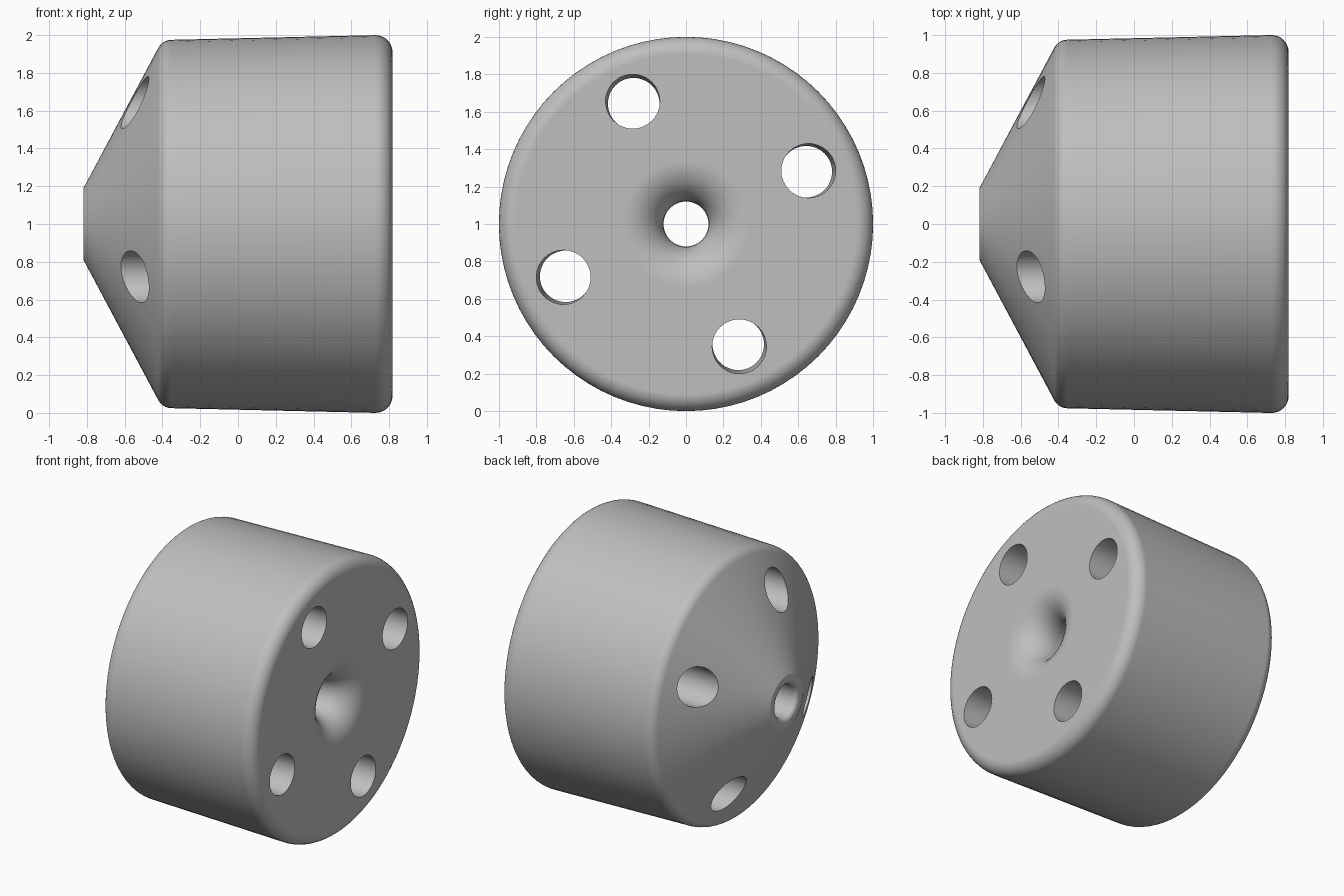
import bpy, bmesh, math
from mathutils import Matrix, Vector

cube = bpy.data.objects.get("Cube")
if cube:
    bpy.data.objects.remove(cube)

grey = bpy.data.materials.new("plain_grey")
grey.use_nodes = True
colour = (0.52, 0.52, 0.52, 1)
grey.diffuse_color = colour
grey.node_tree.nodes["Principled BSDF"].inputs["Base Color"].default_value = colour


def new_object(name, bm):
    mesh = bpy.data.meshes.new(name)
    bm.to_mesh(mesh)
    bm.free()
    obj = bpy.data.objects.new(name, mesh)
    mesh.materials.append(grey)
    bpy.context.collection.objects.link(obj)
    return obj


def fillet(before, corner, after, radius, steps):
    """Points of a round arc replacing a corner of the profile."""
    if not radius:
        return [corner]
    u, v = (before - corner).normalized(), (after - corner).normalized()
    half = u.angle(v) / 2
    centre = corner + (u + v).normalized() * radius / math.sin(half)
    start = corner + u * radius / math.tan(half) - centre
    end = corner + v * radius / math.tan(half) - centre
    arc = math.pi - 2 * half
    return [centre + (start * math.sin(arc * (1 - k / steps))
                      + end * math.sin(arc * k / steps)) / math.sin(arc)
            for k in range(steps + 1)]


# Body profile as (x, radius, corner rounding), revolved around the x axis
corners = [(-0.818, 0.12, 0.035), (-0.818, 0.19, 0.02), (-0.4, 0.974, 0.08),
           (0.818, 1.002, 0.09), (0.818, 0.12, 0.22)]
points = [Vector((x, r)) for x, r, _ in corners]
profile = []
for i, corner in enumerate(corners):
    profile += fillet(points[i - 1], points[i], points[(i + 1) % len(points)],
                      corner[2], 8)

bm = bmesh.new()
verts = [bm.verts.new((p.x, 0, 1 + p.y)) for p in profile]
edges = [bm.edges.new((verts[i - 1], verts[i])) for i in range(len(verts))]
bmesh.ops.spin(bm, geom=verts + edges, cent=(0, 0, 1), axis=(1, 0, 0),
               angle=math.tau, steps=80, use_duplicate=False)
bmesh.ops.remove_doubles(bm, verts=bm.verts, dist=0.0005)
bmesh.ops.recalc_face_normals(bm, faces=bm.faces)
body = new_object("drilled_body", bm)

# Four slightly tapered and splayed through holes
bm = bmesh.new()
for i in range(4):
    turn = Matrix.Rotation(math.radians(-66.5 + 90 * i), 4, 'X')
    place = (Matrix.Translation((0, 0, 1)) @ turn
             @ Matrix.Translation((0, 0, 0.7056))
             @ Matrix.Rotation(math.pi / 2 - 0.0103, 4, 'Y'))
    bmesh.ops.create_cone(bm, cap_ends=True, segments=48, radius1=0.1355,
                          radius2=0.1457, depth=1.9, matrix=place)
cutter = new_object("hole_cutter", bm)

cut = body.modifiers.new("holes", 'BOOLEAN')
cut.operation = 'DIFFERENCE'
cut.solver = 'EXACT'
cut.object = cutter
bpy.context.view_layer.objects.active = body
body.select_set(True)
bpy.ops.object.modifier_apply(modifier=cut.name)
bpy.data.objects.remove(cutter)

# Smooth shading with crisp hole rims
bpy.ops.object.shade_smooth_by_angle(angle=math.radians(30))
weighted = body.modifiers.new("even_normals", 'WEIGHTED_NORMAL')
weighted.keep_sharp = True
